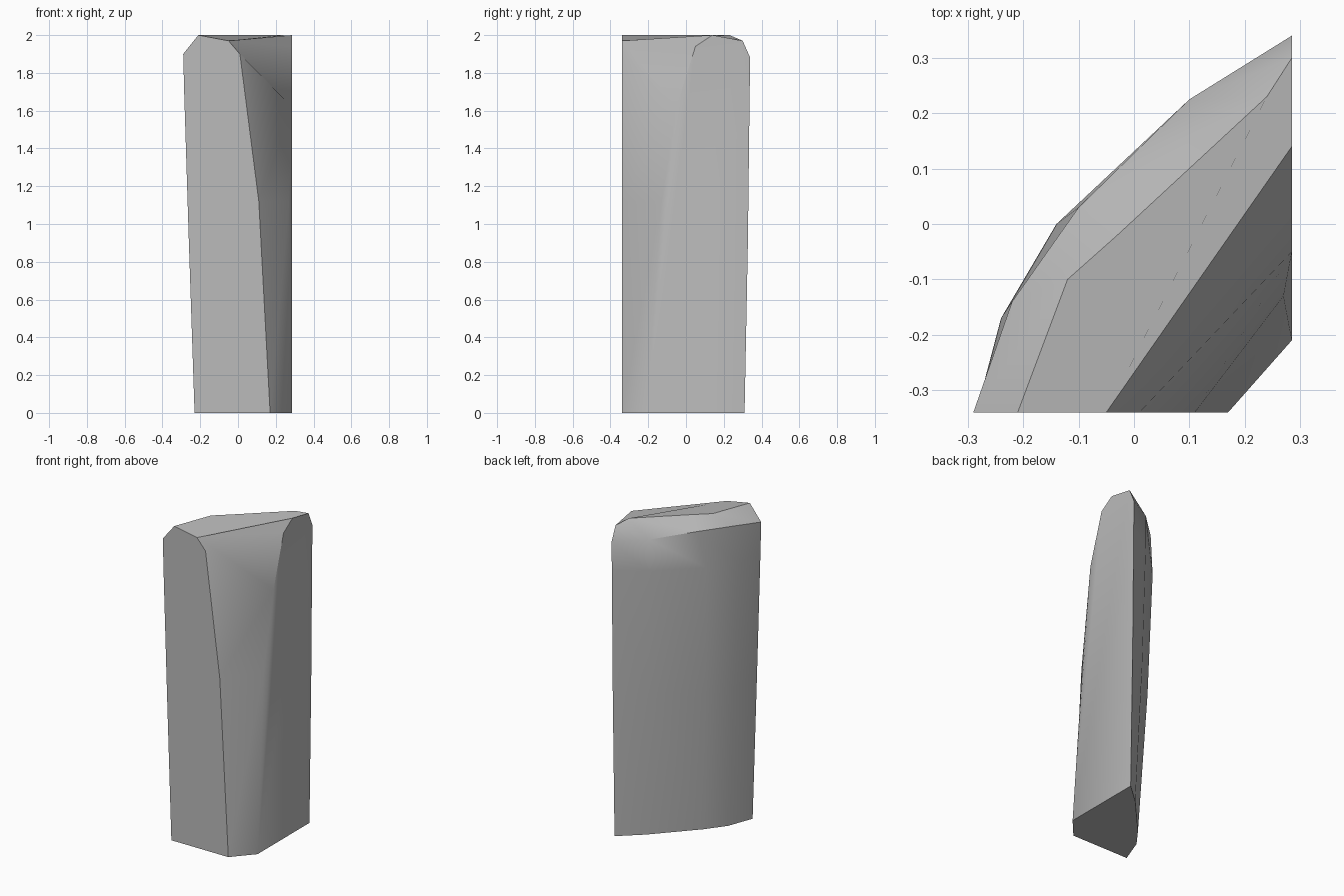
import bpy
import bmesh
from mathutils import Vector

# Remove the default cube
default_cube = bpy.data.objects.get("Cube")
if default_cube:
    bpy.data.objects.remove(default_cube, do_unlink=True)


def make_material(name, colour):
    material = bpy.data.materials.new(name)
    material.use_nodes = True
    material.diffuse_color = colour
    shader = material.node_tree.nodes["Principled BSDF"]
    shader.inputs["Base Color"].default_value = colour
    return material


def at_height(points, height):
    return [Vector((x, y, height)) for x, y in points]


FRONT = -0.34
SIDE = 0.285

# Curved outer wall: horizontal rows of points, front end to side end
foot = at_height([(-.23, FRONT), (-.17, -.18), (-.08, -.06), (.15, .19), (SIDE, .31)], 0)
belly = at_height([(-.285, FRONT), (-.24, -.17), (-.14, 0), (.1, .225), (SIDE, .337)], 1.7)
middle = [low.lerp(high, 0.65) for low, high in zip(foot, belly)]
for point in middle:
    point.z = 0.9
middle[0].x = -.26
rim = [Vector(p) for p in [(-.29, FRONT, 1.9), (-.22, -.14, 1.93), (-.1, .03, 1.93),
                           (.1, .225, 1.9), (SIDE, .34, 1.88)]]
crown = at_height([(-.21, FRONT), (-.12, -.1), (-.03, -.02), (.24, .23), (SIDE, .3)], 2)
crown[-1].z = 1.97

# Inner wall profiles at its two ends, bottom to top
inner_front = [(.17, FRONT, 0), (.11, FRONT, 1.12), (.01, FRONT, 1.9), (-.05, FRONT, 1.97)]
inner_side = [(SIDE, -.21, 0), (.27, -.13, 1.12), (SIDE, -.05, 1.62),
              (SIDE, .05, 1.94), (SIDE, .14, 2)]

bm = bmesh.new()
rows = [[bm.verts.new(p) for p in row] for row in (foot, middle, belly, rim, crown)]
front = [bm.verts.new(p) for p in inner_front]
side = [bm.verts.new(p) for p in inner_side]

# Outer wall and its rounded shoulder
for lower, upper in zip(rows, rows[1:]):
    for i in range(len(lower) - 1):
        bm.faces.new((lower[i], lower[i + 1], upper[i + 1], upper[i]))

# Inner wall and its upper bevel
for i in range(2):
    bm.faces.new((front[i], side[i], side[i + 1], front[i + 1]))
bm.faces.new([front[2], *side[2:], front[3]])

# Flat ends, with a small chamfer beside the inner wall
bm.faces.new([row[0] for row in rows] + front[::-1])
bm.faces.new([row[-1] for row in rows] + side[:1:-1] + side[:1])
bm.faces.new(side[:3])

# Top and underside
bm.faces.new(rows[-1] + [side[-1], front[-1]])
bm.faces.new(rows[0] + [side[0], front[0]])
bmesh.ops.recalc_face_normals(bm, faces=bm.faces)

mesh = bpy.data.meshes.new("curved_stone_slab")
bm.to_mesh(mesh)
bm.free()
slab = bpy.data.objects.new("curved_stone_slab", mesh)
bpy.context.collection.objects.link(slab)
mesh.materials.append(make_material("stone grey", (0.5, 0.5, 0.5, 1)))

# Soft wall curvature with crisp ends
bpy.ops.object.select_all(action="DESELECT")
slab.select_set(True)
bpy.context.view_layer.objects.active = slab
bpy.ops.object.shade_smooth_by_angle(angle=0.7)
